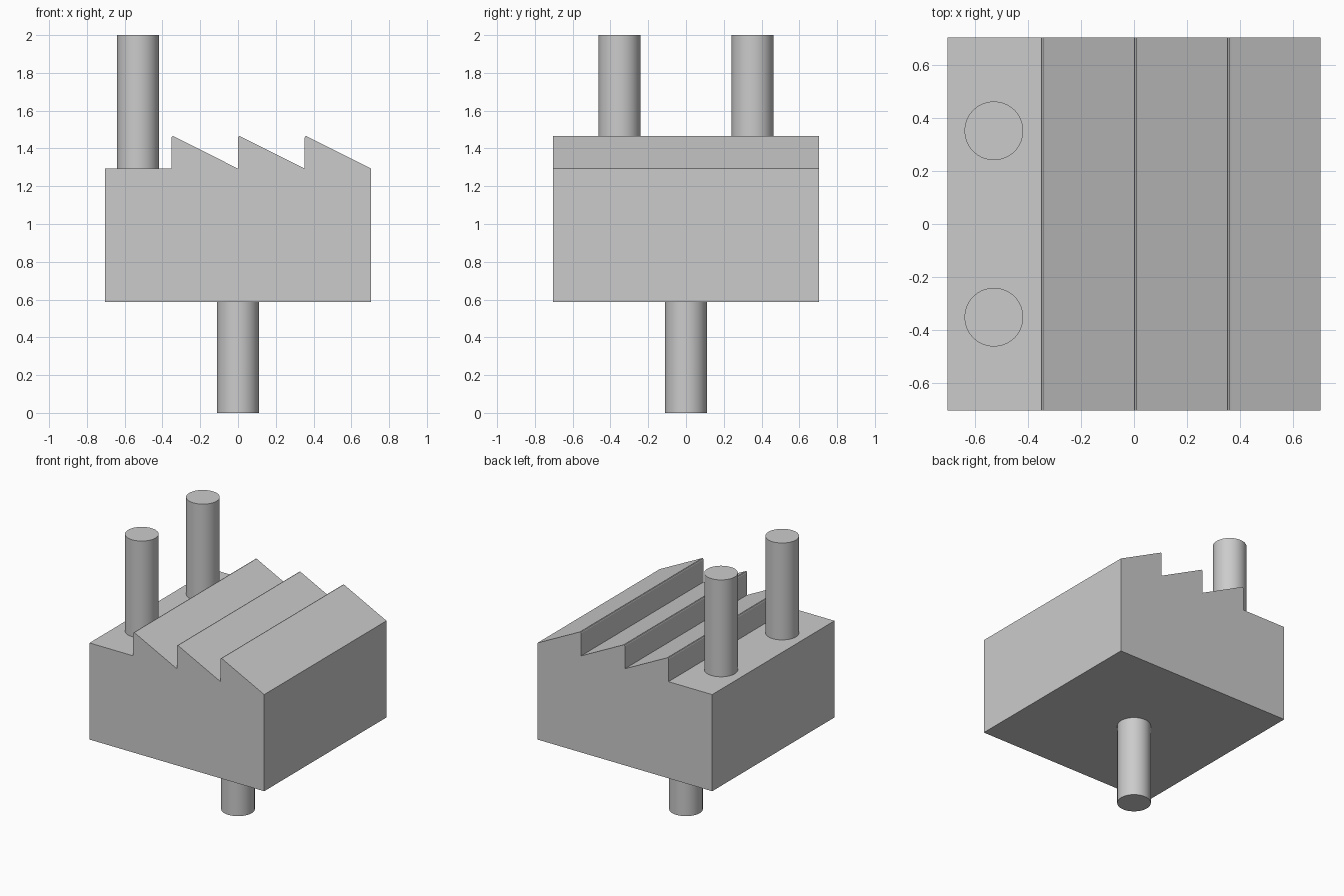
import bpy, bmesh

cube = bpy.data.objects.get("Cube")
if cube:
    bpy.data.objects.remove(cube, do_unlink=True)

HALF = 0.705      # half width of the square block
BASE, ROOF, TIP = 0.588, 1.293, 1.466
PITCH = HALF / 2  # width of one roof tooth

grey = bpy.data.materials.new("light grey")
grey.use_nodes = True
colour = (0.6, 0.6, 0.6, 1)
grey.diffuse_color = colour
grey.node_tree.nodes["Principled BSDF"].inputs["Base Color"].default_value = colour


def extrude_profile(name, points):
    """Extrude an x-z outline through the full depth of the block."""
    bm = bmesh.new()
    face = bm.faces.new([bm.verts.new((x, -HALF, z)) for x, z in points])
    result = bmesh.ops.extrude_face_region(bm, geom=[face])
    verts = [g for g in result["geom"] if isinstance(g, bmesh.types.BMVert)]
    bmesh.ops.translate(bm, verts=verts, vec=(0, 2 * HALF, 0))
    bmesh.ops.recalc_face_normals(bm, faces=bm.faces)
    mesh = bpy.data.meshes.new(name)
    bm.to_mesh(mesh)
    bm.free()
    mesh.materials.append(grey)
    obj = bpy.data.objects.new(name, mesh)
    bpy.context.collection.objects.link(obj)


def cylinder(name, x, y, bottom, top):
    bpy.ops.mesh.primitive_cylinder_add(
        vertices=64, radius=0.111, depth=top - bottom,
        location=(x, y, (bottom + top) / 2))
    obj = bpy.context.object
    obj.name = name
    obj.data.materials.append(grey)
    bpy.ops.object.shade_smooth_by_angle()


# Block with a sawtooth roof, each tooth having a slightly rounded tip
outline = [(-HALF, BASE), (HALF, BASE), (HALF, ROOF)]
for i in (2, 1, 0):
    x = -PITCH + i * PITCH
    outline += [(x + 0.016, TIP - 0.004), (x + 0.009, TIP),
                (x + 0.003, TIP - 0.002), (x, TIP - 0.009), (x, ROOF)]
outline.append((-HALF, ROOF))
extrude_profile("factory_block", outline)

# Two chimneys on the flat strip and one stem below
for side, y in (("front", -PITCH), ("back", PITCH)):
    cylinder(side + "_chimney", -0.53, y, ROOF, 2)
cylinder("stem", 0, 0, 0, BASE)
